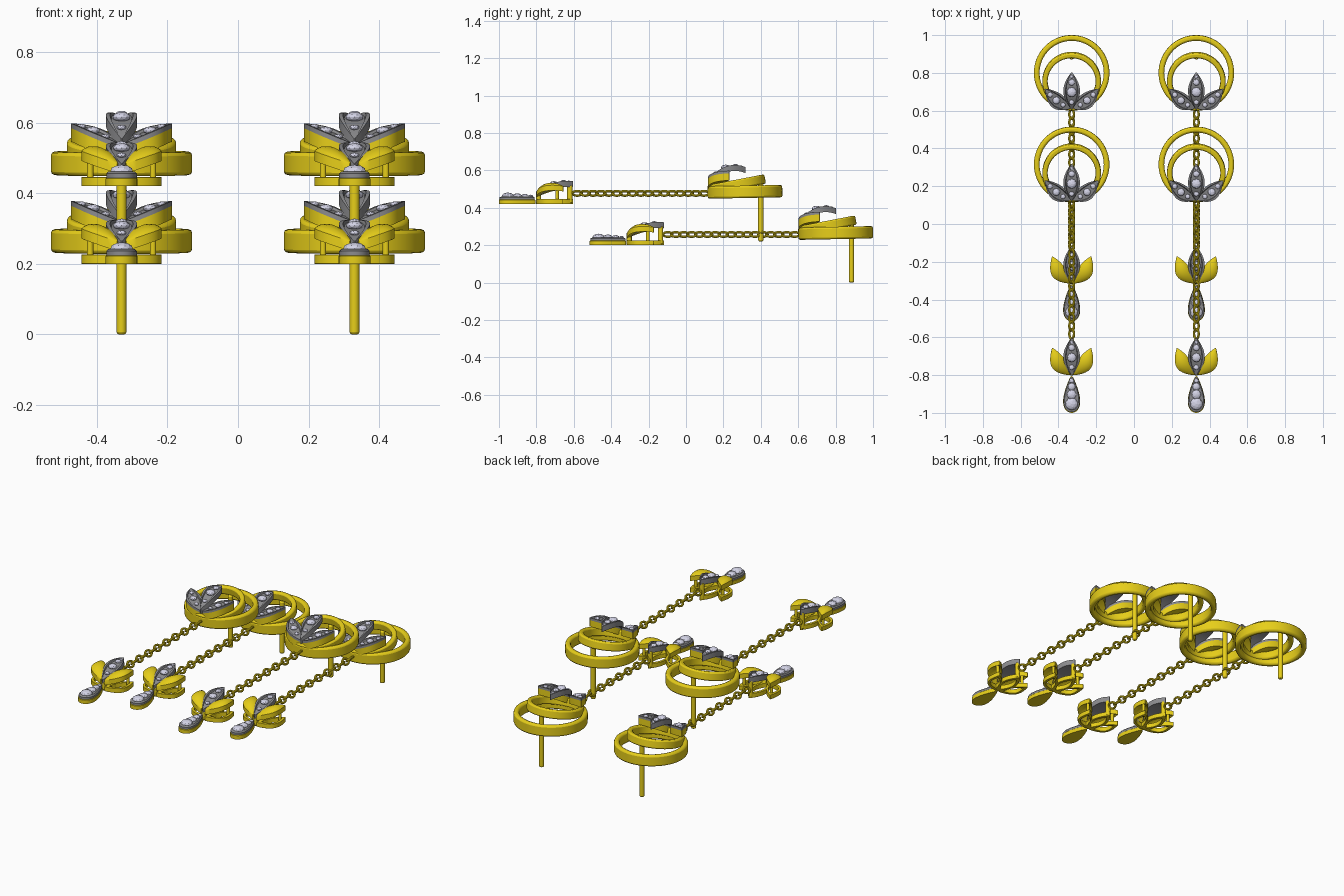
import bpy, bmesh, math
from mathutils import Vector, Matrix

if "Cube" in bpy.data.objects:
    bpy.data.objects.remove(bpy.data.objects["Cube"])


def material(name, rgb):
    m = bpy.data.materials.new(name)
    m.diffuse_color = (*rgb, 1)
    m.use_nodes = True
    m.node_tree.nodes["Principled BSDF"].inputs["Base Color"].default_value = m.diffuse_color
    return m


GOLD = material("gold", (0.80, 0.62, 0.01))
GREY = material("setting_grey", (0.26, 0.26, 0.27))
GEM = material("gem", (0.66, 0.66, 0.80))
parts = []


def finish(bm, name, mat, bevel=0, smooth=True):
    bmesh.ops.recalc_face_normals(bm, faces=bm.faces[:])
    me = bpy.data.meshes.new(name)
    bm.to_mesh(me)
    bm.free()
    me.materials.append(mat)
    ob = bpy.data.objects.new(name, me)
    bpy.context.collection.objects.link(ob)
    if bevel:
        b = ob.modifiers.new("soft_edges", 'BEVEL')
        b.width, b.segments, b.limit_method = bevel, 2, 'ANGLE'
    if smooth:
        bpy.ops.object.select_all(action='DESELECT')
        bpy.context.view_layer.objects.active = ob
        ob.select_set(True)
        bpy.ops.object.shade_smooth_by_angle(angle=math.radians(35))
    parts.append(ob)
    return ob


def stitch(bm, loops, closed=False):
    """Skin a list of equal vertex loops."""
    n = len(loops[0])
    pairs = list(zip(loops, loops[1:])) + ([(loops[-1], loops[0])] if closed else [])
    for a, b in pairs:
        for i in range(n):
            bm.faces.new((a[i], a[(i + 1) % n], b[(i + 1) % n], b[i]))
    if not closed:
        bm.faces.new(loops[0])
        bm.faces.new(loops[-1])


def axis(base, tip, half, bow, bias):
    """Leaf centre, half width and sideways direction at t."""
    b, d = Vector(base), Vector(tip) - Vector(base)
    side = Vector((d.y, -d.x)).normalized()

    def at(t):
        s = math.sin(math.pi * t ** bias)
        return b + d * t + side * bow * s, half * max(abs(s) ** 0.85, 0.04), side
    return at


def quad(z0, z1, z2):
    """Height curve through start, middle and end."""
    return lambda t: z0 * (1-t)*(1-2*t) + z1 * 4*t*(1-t) + z2 * t*(2*t-1)


def leaf(name, at, half, height, thick, mat, recess=0.0, dome=0.0, n=18):
    bm = bmesh.new()
    prof = [(-1, 0), (-.74, 0), (-.66, 1), (-.3, 1), (.3, 1), (.66, 1), (.74, 0), (1, 0)]
    loops = []
    for k in range(n + 1):
        t = k / n
        c, w, side = at(t)
        r = recess * w / half

        def vert(v, drop):
            p = c + side * w * v
            return bm.verts.new((p.x, p.y, height(t) - dome * v * v * w / half - drop))
        loops.append([vert(v, r * d) for v, d in prof] +
                     [vert(v, thick) for v in (1, .5, 0, -.5, -1)])
    stitch(bm, loops)
    return finish(bm, name, mat)


def frame(name, outline, z0, z1, band, mat, tilt=0.0, bevel=0.005):
    """Flat closed band that follows an outline."""
    bm = bmesh.new()
    c = sum(outline, Vector((0, 0))) / len(outline)
    loops = []
    for p in outline:
        q = c + (p - c) * band
        loops.append([bm.verts.new((*a, z)) for a, z in ((p, z0), (p, z1), (q, z1), (q, z0))])
    stitch(bm, loops, True)
    mid = Vector((*c, (z0 + z1) / 2))
    bmesh.ops.rotate(bm, verts=bm.verts[:], cent=mid, matrix=Matrix.Rotation(tilt, 3, 'X'))
    return finish(bm, name, mat, bevel)


def outline(at, n=14):
    ts = [k / n for k in range(n + 1)]
    return ([at(t)[0] + at(t)[2] * at(t)[1] for t in ts] +
            [at(t)[0] - at(t)[2] * at(t)[1] for t in reversed(ts)])


def circle(y, r, n=72):
    return [Vector((r * math.cos(i * math.tau / n), y + r * math.sin(i * math.tau / n))) for i in range(n)]


def gems(name, at, height, spots, drop=0.004):
    bm = bmesh.new()
    for t, r in spots:
        c = at(t)[0]
        m = Matrix.Translation((c.x, c.y, height(t) - drop)) @ Matrix.Diagonal((r, r, r * .55, 1))
        bmesh.ops.create_icosphere(bm, subdivisions=2, radius=1, matrix=m)
    return finish(bm, name, GEM, smooth=False)


def rod(name, x, y, z0, z1, r, bevel=0.004):
    bm = bmesh.new()
    bmesh.ops.create_cone(bm, cap_ends=True, segments=20, radius1=r, radius2=r, depth=z1 - z0,
                          matrix=Matrix.Translation((x, y, (z0 + z1) / 2)))
    return finish(bm, name, GOLD, bevel)


# ear stud: two rings and the pin
frame("outer_ring", circle(0.80, 0.2), 0.232, 0.298, 0.85, GOLD, 0.02, 0.01)
frame("inner_ring", circle(0.756, 0.155), 0.28, 0.33, 0.82, GOLD, 0.19, 0.008)
rod("ear_pin", 0, 0.885, 0, 0.31, 0.014, 0.007)

# stud flower: middle petal plus a pair of side petals
mid_h = quad(0.335, 0.402, 0.397)
mid = axis((0, 0.605), (0, 0.803), 0.044, 0, 1.0)
leaf("stud_middle_petal", mid, 0.044, mid_h, 0.032, GREY, 0.01)
gems("stud_middle_gems", mid, mid_h, ((.2, .014), (.47, .026), (.73, .017), (.88, .009)))
for s in (-1, 1):
    h = quad(0.322, 0.362, 0.378)
    low = quad(0.308, 0.348, 0.364)
    a = axis((s * .006, 0.612), (s * .142, 0.715), 0.042, s * .012, 0.9)
    leaf("stud_side_petal", a, 0.042, h, 0.014, GREY, 0.008)
    leaf("stud_side_petal_back", a, 0.042, low, 0.038, GOLD)
    gems("stud_side_gems", a, h, ((.25, .013), (.5, .02), (.76, .014)))

# chain of links turned 45 degrees either way
bm = bmesh.new()
count, y0, y1 = 17, -0.118, 0.602
pitch = (y1 - y0) / count
for k in range(count):
    y = y0 + pitch * (k + .5)
    roll = Matrix.Rotation(math.radians(45 if k % 2 else -45), 3, 'Y')
    loops = []
    for i in range(18):
        u = i * math.tau / 18
        cu, su = math.cos(u), math.sin(u)
        loop = []
        for j in range(8):
            v = j * math.tau / 8
            w = .0065 * math.cos(v)
            p = roll @ Vector(((.0175 + w) * su, (.025 + w) * cu, .0065 * math.sin(v)))
            loop.append(bm.verts.new(p + Vector((0, y, 0.257))))
        loops.append(loop)
    stitch(bm, loops, True)
finish(bm, "chain", GOLD)

# lotus charm: raised petals over an open base frame
mid_h = quad(0.265, 0.314, 0.322)
mid = axis((0, -0.318), (0, -0.118), 0.044, 0, 1.0)
leaf("lotus_middle_petal", mid, 0.044, mid_h, 0.032, GREY, 0.01)
gems("lotus_middle_gems", mid, mid_h, ((.22, .014), (.48, .024), (.74, .017), (.88, .009)))
frame("lotus_base_middle", outline(mid), 0.20, 0.226, 0.68, GOLD, bevel=0.002)
rod("lotus_back_post", 0, -0.136, 0.205, 0.30, 0.014)
rod("lotus_front_post", 0, -0.304, 0.205, 0.25, 0.014)
for s in (-1, 1):
    a = axis((s * .012, -0.314), (s * .103, -0.172), 0.040, s * .016, 0.95)
    leaf("lotus_side_petal", a, 0.040, quad(0.265, 0.312, 0.296), 0.028, GOLD, dome=0.016)
    frame("lotus_base_side", outline(a), 0.20, 0.226, 0.68, GOLD, bevel=0.002)
    rod("lotus_side_post", s * .089, -0.204, 0.205, 0.285, 0.009)

# teardrop pendant
drop = []
for i in range(40):
    u = i * math.tau / 40
    drop.append(Vector((0.043 * math.sin(u) * (0.72 - 0.38 * math.cos(u)) / 0.76,
                        -0.4175 + 0.0975 * math.cos(u))))


def slab(name, z0, z1, size, mat):
    bm = bmesh.new()
    c = Vector((0, -0.4175))
    rings = [[bm.verts.new((*(c + (p - c) * k), z)) for p in drop]
             for z, k in ((z0, size), (z1 - .006, size), (z1, size - .13))]
    stitch(bm, rings)
    finish(bm, name, mat)


slab("drop_back", 0.20, 0.228, 1.0, GOLD)
slab("drop_setting", 0.222, 0.242, 0.96, GREY)
gems("drop_gems", axis((0, -0.32), (0, -0.515), 1, 0, 1), lambda t: 0.243,
     ((.13, .012), (.29, .020), (.5, .025), (.755, .033)), 0.0)

# four earrings: a left and right pair on two levels
for x in (-0.33, 0.33):
    for y, z in ((0, 0), (-0.485, 0.22)):
        if (x, z) == (-0.33, 0):
            continue
        for ob in parts:
            c = ob.copy()
            c.location = (x, y, z)
            bpy.context.collection.objects.link(c)
for ob in parts:
    ob.location = (-0.33, 0, 0)
